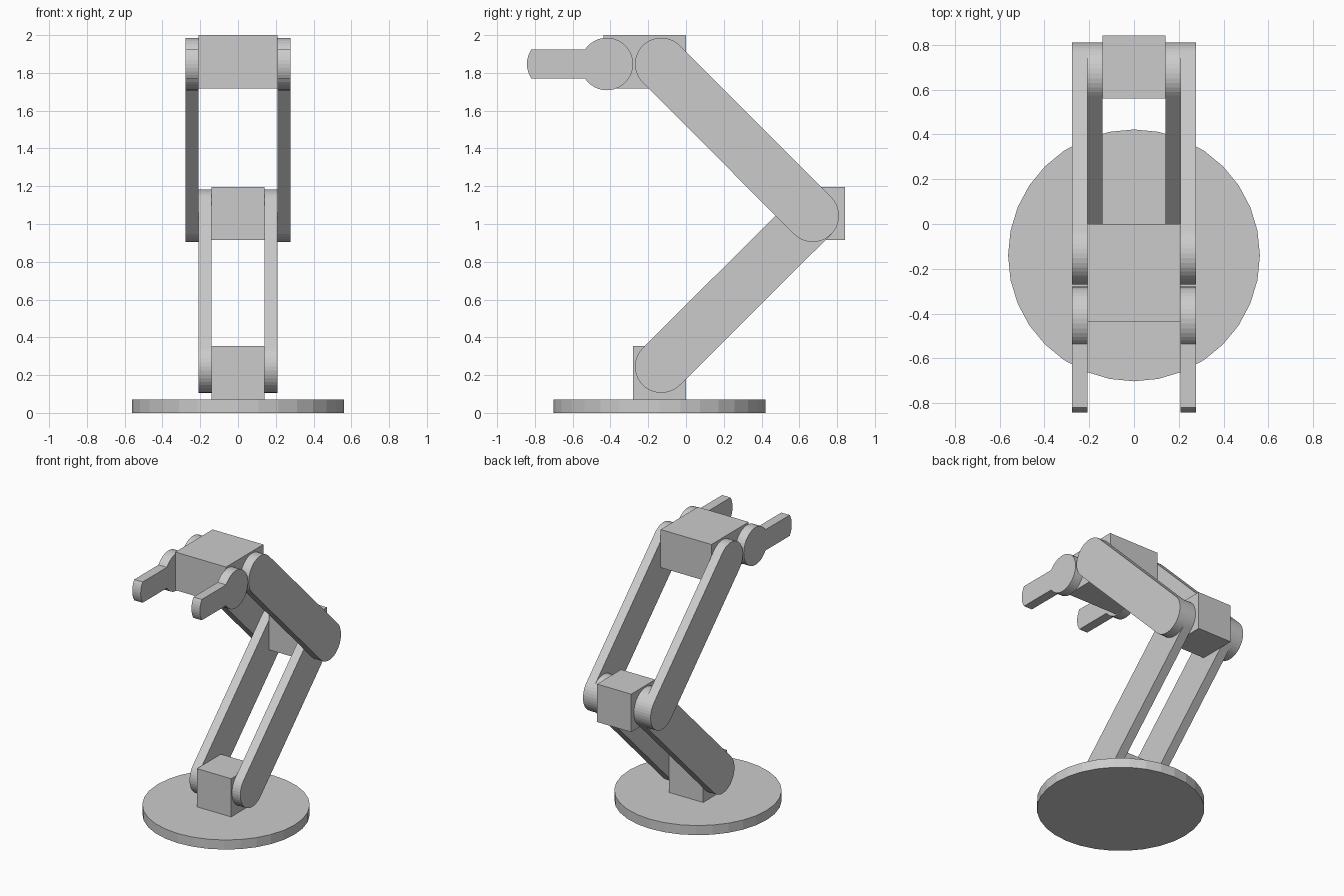
import bpy, bmesh
from math import sin, cos, pi, atan2, asin

if "Cube" in bpy.data.objects:
    bpy.data.objects.remove(bpy.data.objects["Cube"])

R = 0.139                      # joint radius
SHOULDER = (-0.131, 0.245)     # joint centres as (y, z)
ELBOW = (0.671, 1.044)
WRIST = (-0.131, 1.847)
KNUCKLE = (-0.419, 1.847)


def new_object(name, bm):
    bmesh.ops.recalc_face_normals(bm, faces=bm.faces)
    mesh = bpy.data.meshes.new(name)
    bm.to_mesh(mesh)
    bm.free()
    ob = bpy.data.objects.new(name, mesh)
    bpy.context.collection.objects.link(ob)
    return ob


def block(name, half_x, y0, y1, z0, z1):
    bm = bmesh.new()
    bmesh.ops.create_cube(bm, size=1)
    for v in bm.verts:
        v.co = (v.co.x * 2 * half_x,
                (y0 + y1) / 2 + v.co.y * (y1 - y0),
                (z0 + z1) / 2 + v.co.z * (z1 - z0))
    return new_object(name, bm)


def arc(c, a0, a1, n):
    return [(c[0] + R * cos(a0 + (a1 - a0) * i / n),
             c[1] + R * sin(a0 + (a1 - a0) * i / n)) for i in range(n + 1)]


def plate_pair(name, outline, x0, x1):
    """Extrude a y-z outline along x and mirror it to the other side."""
    bm = bmesh.new()
    face = bm.faces.new([bm.verts.new((x0, y, z)) for y, z in outline])
    ext = bmesh.ops.extrude_face_region(bm, geom=[face], use_keep_orig=True)
    for v in ext["geom"]:
        if isinstance(v, bmesh.types.BMVert):
            v.co.x = x1
    ob = new_object(name, bm)
    ob.modifiers.new("Mirror", 'MIRROR').use_mirror_merge = False
    return ob


def link_outline(a, b):
    t = atan2(b[1] - a[1], b[0] - a[0])
    return (arc(b, t - pi / 2, t + pi / 2, 20)
            + arc(a, t + pi / 2, t + 3 * pi / 2, 20))


# Round base plate
bm = bmesh.new()
bmesh.ops.create_cone(bm, cap_ends=True, segments=32, radius1=0.562,
                      radius2=0.562, depth=0.071)
bmesh.ops.translate(bm, verts=bm.verts, vec=(0, -0.14, 0.0355))
new_object("base_plate", bm)

# Joint blocks
block("shoulder_block", 0.14, -0.28, 0, 0.071, 0.354)
block("elbow_block", 0.14, 0.56, 0.842, 0.914, 1.195)
block("wrist_block", 0.208, -0.437, 0, 1.718, 2.0)

# Paired arm links
plate_pair("lower_arm", link_outline(SHOULDER, ELBOW), 0.14, 0.208)
plate_pair("upper_arm", link_outline(ELBOW, WRIST), 0.208, 0.277)

# Gripper fingers: round knuckle, straight bar, shallow rounded tip
h = asin(0.077 / R)
tip = (-0.842 + R, KNUCKLE[1])
outline = arc(KNUCKLE, -pi + h, pi - h, 32) + arc(tip, pi - h, pi + h, 8)
plate_pair("gripper_finger", outline, 0.208, 0.277)
